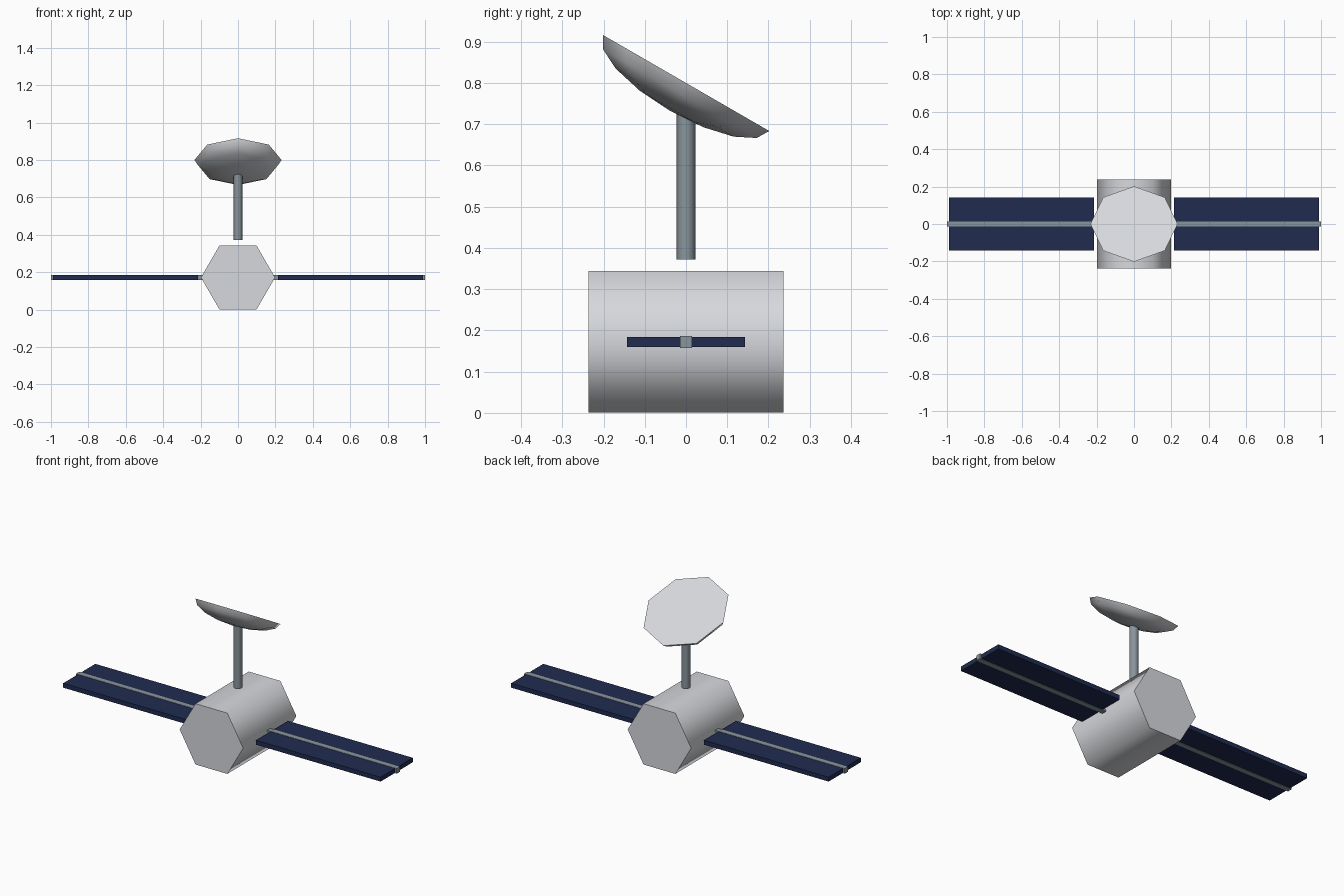
import bpy, bmesh
from math import radians, pi
from mathutils import Matrix

cube = bpy.data.objects.get("Cube")
if cube:
    bpy.data.objects.remove(cube, do_unlink=True)

MID_Z = 0.172


def material(name, color):
    mat = bpy.data.materials.new(name)
    mat.use_nodes = True
    mat.diffuse_color = (*color, 1)
    mat.node_tree.nodes["Principled BSDF"].inputs["Base Color"].default_value = (*color, 1)
    return mat


light_grey = material("light grey", (0.68, 0.69, 0.72))
metal_grey = material("metal grey", (0.25, 0.30, 0.33))
panel_blue = material("panel blue", (0.014, 0.025, 0.08))


def finish(obj, name, mat):
    obj.name = obj.data.name = name
    obj.data.materials.append(mat)
    bpy.ops.object.select_all(action='DESELECT')
    obj.select_set(True)
    bpy.context.view_layer.objects.active = obj
    bpy.ops.object.shade_smooth_by_angle(angle=radians(65))


def build(name, bm, mat):
    mesh = bpy.data.meshes.new(name)
    bm.to_mesh(mesh)
    bm.free()
    obj = bpy.data.objects.new(name, mesh)
    bpy.context.collection.objects.link(obj)
    finish(obj, name, mat)


def prism(name, sides, radius, length, matrix, mat):
    bm = bmesh.new()
    bmesh.ops.create_cone(bm, cap_ends=True, segments=sides, radius1=radius,
                          radius2=radius, depth=length, matrix=matrix)
    build(name, bm, mat)


def box(name, x0, x1, half_y, half_z, mat):
    bm = bmesh.new()
    bmesh.ops.create_cube(bm, size=1, matrix=Matrix.Translation(((x0 + x1) / 2, 0, MID_Z))
                          @ Matrix.Diagonal((abs(x1 - x0), 2 * half_y, 2 * half_z, 1)))
    build(name, bm, mat)


# Hexagonal body lying along y, with a corner on each side
turn = Matrix.Rotation(pi / 2, 4, 'X')
bm = bmesh.new()
bmesh.ops.create_cone(bm, cap_ends=True, segments=6, radius1=0.198, radius2=0.198, depth=0.474)
if max(v.co.x for v in bm.verts) < 0.19:
    bm.transform(Matrix.Rotation(pi / 6, 4, 'Z'))
bm.transform(Matrix.Translation((0, 0, MID_Z)) @ turn)
build("body", bm, light_grey)

# Solar panels, each on a spar
for side, s in (("left", 1), ("right", -1)):
    box(side + "_solar_panel", s * 0.213, s * 0.99, 0.143, 0.0125, panel_blue)
    box(side + "_panel_spar", s * 0.19, s * 1.0, 0.014, 0.0143, metal_grey)

# Mast under the dish
prism("mast", 8, 0.023, 0.353, Matrix.Translation((0, 0, 0.5485)), metal_grey)

# Dish: flattened lower half of a sphere with a flat face, tilted to the back
bm = bmesh.new()
bmesh.ops.create_uvsphere(bm, u_segments=8, v_segments=8, radius=1)
upper = [v for v in bm.verts if v.co.z > 0.01]
bmesh.ops.delete(bm, geom=upper, context='VERTS')
bmesh.ops.holes_fill(bm, edges=[e for e in bm.edges if e.is_boundary])
bmesh.ops.recalc_face_normals(bm, faces=bm.faces)
bm.transform(Matrix.Translation((0, 0, 0.8)) @ Matrix.Rotation(radians(-30), 4, 'X')
             @ Matrix.Diagonal((0.233, 0.233, 0.078, 1)))
build("dish", bm, light_grey)
